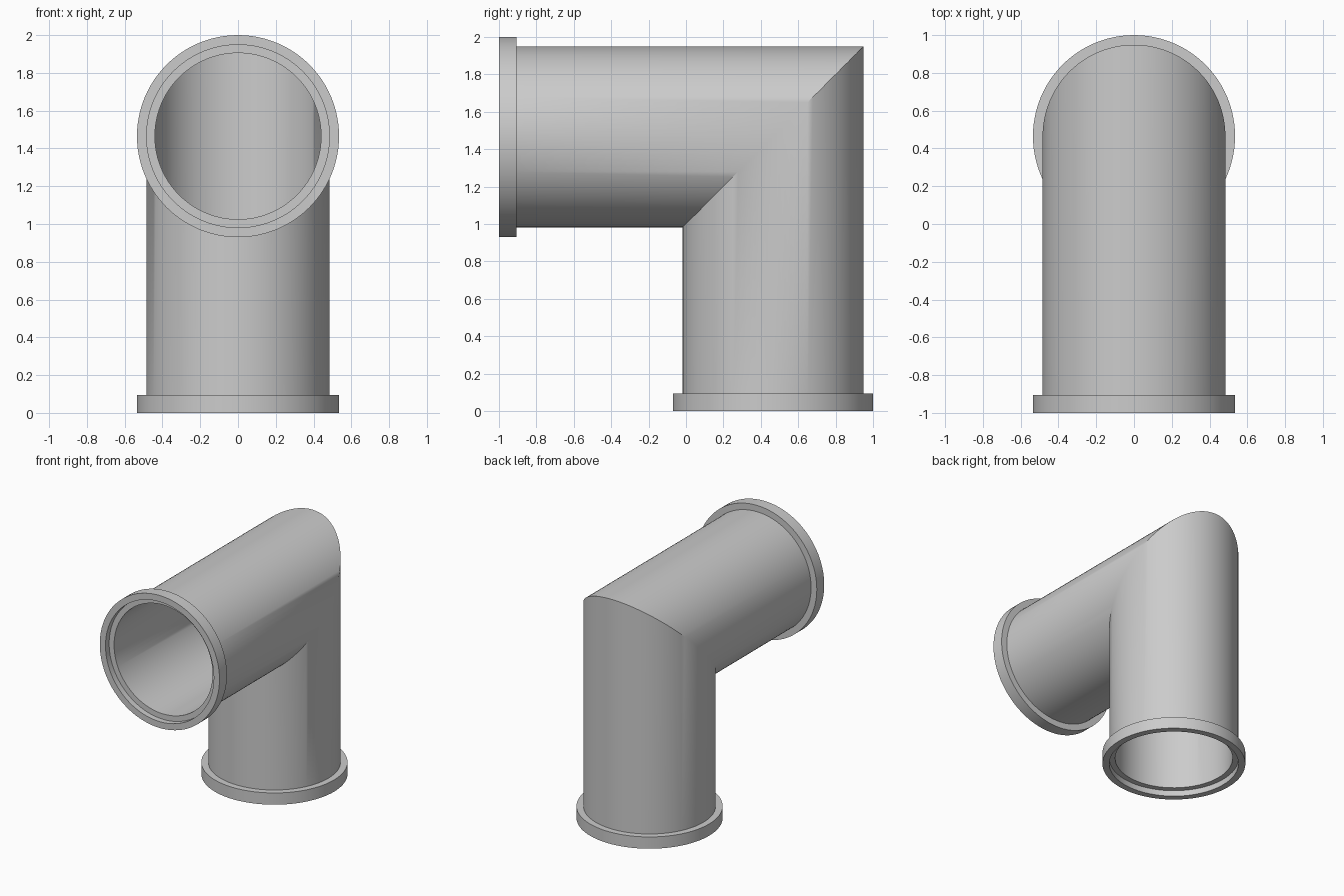
import bpy, bmesh, math

if "Cube" in bpy.data.objects:
    bpy.data.objects.remove(bpy.data.objects["Cube"])

SEG = 96
CY, CZ = 0.465, 1.465          # axes of the vertical and horizontal arms
R_FLANGE, R_PIPE, R_BORE = 0.535, 0.484, 0.44
FLANGE_LEN, RECESS = 0.095, 0.047


def loft(name, rings):
    """Skin a closed cycle of rings, each given as a function of angle."""
    bm = bmesh.new()
    loops = [[bm.verts.new(f(2 * math.pi * i / SEG)) for i in range(SEG)] for f in rings]
    for a, b in zip(loops, loops[1:] + loops[:1]):
        for i in range(SEG):
            j = (i + 1) % SEG
            bm.faces.new((a[i], a[j], b[j], b[i]))
    bmesh.ops.recalc_face_normals(bm, faces=bm.faces)
    mesh = bpy.data.meshes.new(name)
    bm.to_mesh(mesh)
    bm.free()
    ob = bpy.data.objects.new(name, mesh)
    bpy.context.collection.objects.link(ob)
    bpy.ops.object.select_all(action='DESELECT')
    ob.select_set(True)
    bpy.context.view_layer.objects.active = ob
    bpy.ops.object.shade_smooth_by_angle(angle=math.radians(30))
    return ob


def low(r, z):
    return lambda t: (r * math.cos(t), CY + r * math.sin(t), z)


def mitre(r):
    return lambda t: (r * math.cos(t), CY + r * math.sin(t), CZ + r * math.sin(t))


def front(r, y):
    return lambda t: (r * math.cos(t), y, CZ + r * math.sin(t))


# Hollow mitred elbow, its ends recessed inside the collars
loft("elbow_pipe", [
    low(R_PIPE, RECESS), mitre(R_PIPE), front(R_PIPE, -1 + RECESS),
    front(R_BORE, -1 + RECESS), mitre(R_BORE), low(R_BORE, RECESS)])

# Collars at both openings
for name, ring, start in (("bottom_collar", low, 0.0), ("front_collar", front, -1.0)):
    end = start + FLANGE_LEN
    loft(name, [ring(R_FLANGE, start), ring(R_FLANGE, end),
                ring(R_PIPE, end), ring(R_PIPE, start)])
